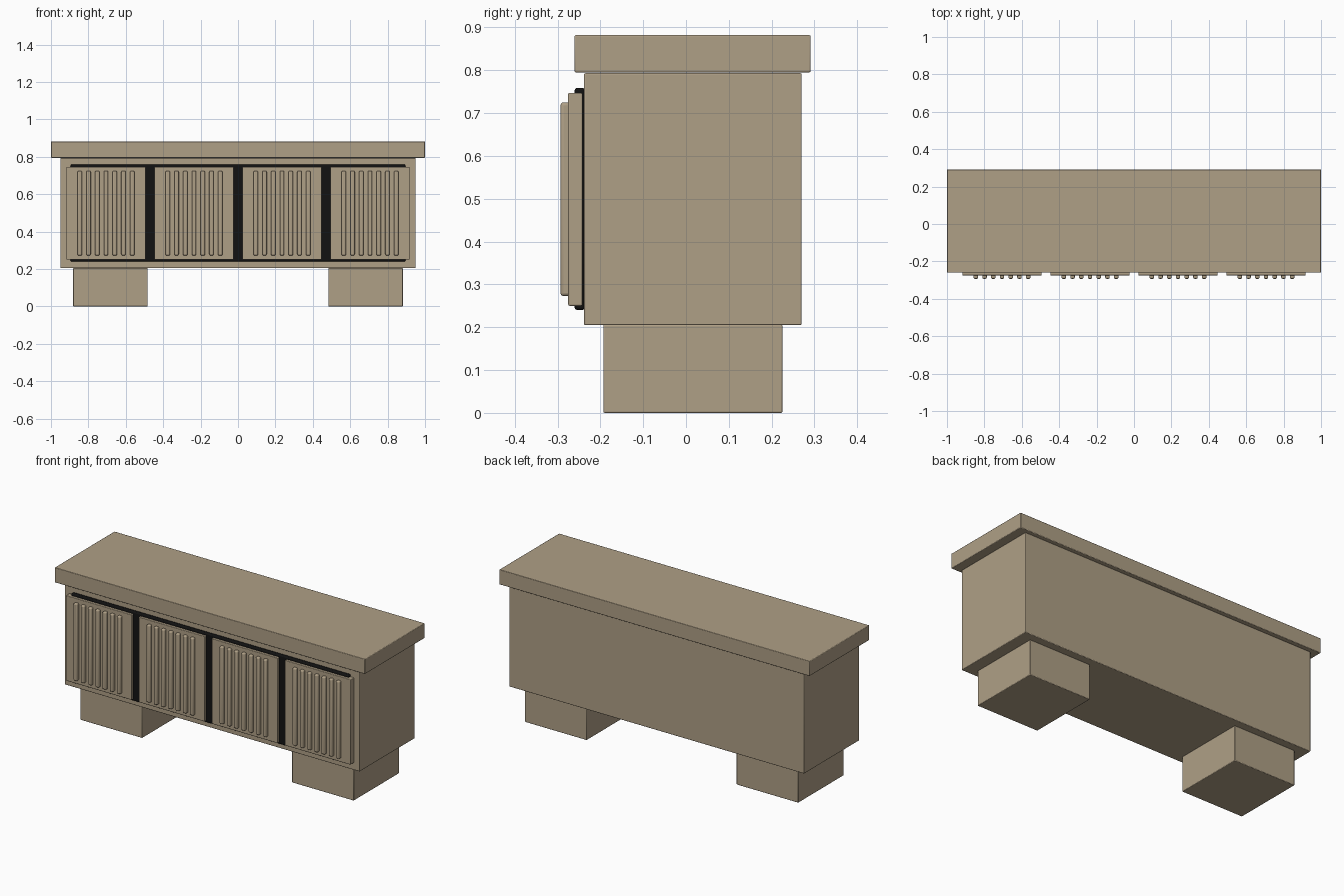
import bpy
import bmesh

cube = bpy.data.objects.get("Cube")
if cube:
    bpy.data.objects.remove(cube, do_unlink=True)


def make_material(name, rgb):
    mat = bpy.data.materials.new(name)
    mat.use_nodes = True
    colour = (*rgb, 1.0)
    mat.diffuse_color = colour
    mat.node_tree.nodes["Principled BSDF"].inputs["Base Color"].default_value = colour
    return mat


wood = make_material("warm beige wood", (0.43, 0.35, 0.24))
black = make_material("black backing", (0.006, 0.006, 0.006))


def box(name, x, y, z, mat, bevel=0.003, segments=2):
    """Bevelled box from (min, max) ranges on each axis."""
    bm = bmesh.new()
    bmesh.ops.create_cube(bm, size=1)
    for v in bm.verts:
        v.co = [lo + (c + 0.5) * (hi - lo) for c, (lo, hi) in zip(v.co, (x, y, z))]
    mesh = bpy.data.meshes.new(name)
    bm.to_mesh(mesh)
    bm.free()
    mesh.materials.append(mat)
    obj = bpy.data.objects.new(name, mesh)
    bpy.context.collection.objects.link(obj)
    mod = obj.modifiers.new("Bevel", 'BEVEL')
    mod.width = bevel
    mod.segments = segments
    # Smooth the rounded edges while the flat sides stay flat
    bpy.ops.object.select_all(action='DESELECT')
    obj.select_set(True)
    bpy.context.view_layer.objects.active = obj
    bpy.ops.object.shade_smooth_by_angle()
    return obj


# Cabinet carcass and overhanging top
box("cabinet_top", (-1.0, 1.0), (-0.26, 0.291), (0.795, 0.882), wood)
box("cabinet_body", (-0.95, 0.95), (-0.238, 0.27), (0.205, 0.793), wood)

# Block feet
for side, s in (("right", -1), ("left", 1)):
    box(f"{side}_foot", (s * 0.682 - 0.199, s * 0.682 + 0.199),
        (-0.193, 0.225), (0.0, 0.206), wood)

# Dark backing plate, showing between and around the doors
box("door_backing", (-0.895, 0.895), (-0.26, -0.236), (0.24, 0.759), black, 0.006)

# Four doors, each with seven raised vertical slats
DOOR_PITCH, SLAT_PITCH = 0.4705, 0.0467
for d in range(4):
    cx = (d - 1.5) * DOOR_PITCH
    box(f"door_{d + 1}", (cx - 0.212, cx + 0.212), (-0.275, -0.242), (0.25, 0.747), wood)
    for i in range(7):
        sx = cx + (i - 3) * SLAT_PITCH
        box(f"door_{d + 1}_slat_{i + 1}", (sx - 0.012, sx + 0.012),
            (-0.293, -0.269), (0.273, 0.725), wood, 0.007, 3)
